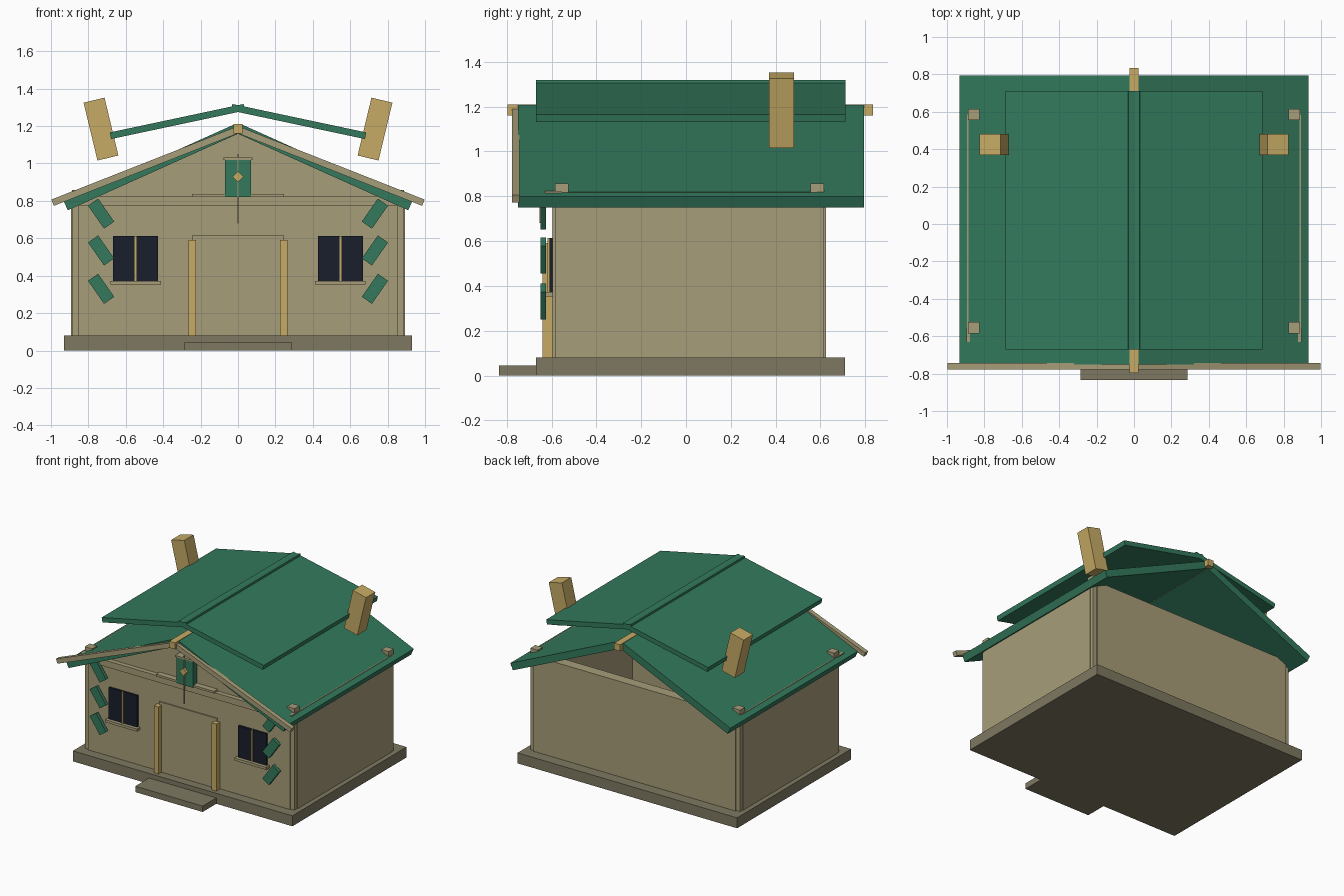
import bpy, bmesh
from math import radians, sin, cos, tan

if "Cube" in bpy.data.objects:
    bpy.data.objects.remove(bpy.data.objects["Cube"])

def mat(name, c):
    m = bpy.data.materials.new(name)
    m.diffuse_color = (*c, 1)
    m.use_nodes = True
    m.node_tree.nodes["Principled BSDF"].inputs["Base Color"].default_value = m.diffuse_color
    return m

WALL = mat("plaster", (0.39, 0.34, 0.19))
STONE = mat("stone", (0.21, 0.19, 0.12))
GREEN = mat("green", (0.033, 0.19, 0.107))
GOLD = mat("timber", (0.57, 0.41, 0.13))
DARK = mat("glass", (0.01, 0.013, 0.024))

def finish(name, bm, m):
    me = bpy.data.meshes.new(name)
    bmesh.ops.recalc_face_normals(bm, faces=bm.faces)
    bm.to_mesh(me)
    bm.free()
    me.materials.append(m)
    ob = bpy.data.objects.new(name, me)
    bpy.context.collection.objects.link(ob)
    return ob

def box(name, x, y, z, m, tilt=0):
    """Box from (min, max) ranges, tilted about its own centre around y."""
    bm = bmesh.new()
    bmesh.ops.create_cube(bm, size=1)
    bmesh.ops.scale(bm, vec=(x[1] - x[0], y[1] - y[0], z[1] - z[0]), verts=bm.verts)
    ob = finish(name, bm, m)
    ob.location = [(r[0] + r[1]) / 2 for r in (x, y, z)]
    ob.rotation_euler.y = radians(tilt)
    return ob

def pair(name, x, y, z, m, tilt=0):
    """Right-hand box plus its mirror image on the left."""
    box(name + "_right", x, y, z, m, tilt)
    box(name + "_left", (-x[1], -x[0]), y, z, m, -tilt)

def slabs(name, x_in, x_out, z_out, angle, thick, y, m):
    """Mirrored sloping slabs given by the ends of their top surface."""
    a = radians(angle)
    half = (x_out - x_in) / cos(a) / 2
    cx = (x_in + x_out) / 2 - sin(a) * thick / 2
    cz = z_out + tan(a) * (x_out - x_in) / 2 - cos(a) * thick / 2
    pair(name, (cx - half, cx + half), y, (cz - thick / 2, cz + thick / 2), m, angle)

# Foundation and step
box("foundation", (-.93, .93), (-.67, .71), (0, .08), STONE)
box("front_step", (-.285, .285), (-.835, -.66), (0, .045), STONE)

# Hollow walls with notched corners holding posts
box("front_wall", (-.856, .856), (-.595, -.515), (.08, .82), WALL)
box("back_wall", (-.856, .856), (.545, .625), (.08, .81), WALL)
pair("side_wall", (.815, .893), (-.555, .585), (.08, .82), WALL)
for label, y in (("front", -.555), ("back", .585)):
    pair(label + "_corner_post", (.826, .888), (y - .03, y + .03), (.08, .857), WALL)

# Front gable triangle
bm = bmesh.new()
f = bm.faces.new([bm.verts.new(p) for p in
                  ((-.84, -.595, .79), (.84, -.595, .79), (0, -.595, 1.16))])
ext = bmesh.ops.extrude_face_region(bm, geom=[f])
bmesh.ops.translate(bm, vec=(0, .08, 0),
                    verts=[v for v in ext["geom"] if isinstance(v, bmesh.types.BMVert)])
finish("front_gable", bm, WALL)
box("tie_beam", (-.896, .896), (-.63, -.555), (.775, .824), WALL)
box("gable_ledge", (-.245, .245), (-.64, -.59), (.822, .838), WALL)

# Main roof, front boards, ridge beam and raised upper roof
slabs("main_roof", .025, .932, .799, 24.2, .054, (-.75, .795), GREEN)
slabs("barge_board", .0, .998, .807, 21.5, .036, (-.777, -.742), WALL)
box("ridge_beam", (-.025, .025), (-.797, .834), (1.16, 1.21), GOLD)
slabs("upper_roof", -.03, .686, 1.166, 12, .036, (-.67, .712), GREEN)

# Tilted chimneys
pair("chimney", (.675, .79), (.37, .482), (1.025, 1.343), GOLD, 13.5)

# Door panel and posts
box("door", (-.245, .245), (-.604, -.59), (.08, .615), WALL)
pair("door_post", (.225, .265), (-.64, -.59), (.08, .592), GOLD)

# Windows
pair("window_pane", (.428, .668), (-.61, -.59), (.37, .613), DARK)
pair("window_mullion", (.542, .554), (-.618, -.6), (.37, .613), GOLD)
pair("window_sill", (.413, .683), (-.635, -.59), (.352, .372), WALL)

# Slanted decorative slats beside the windows
for i, z in enumerate((.33, .535, .732)):
    pair(f"slat_{i + 1}", (.699, .765), (-.65, -.625), (z - .075, z + .075), GREEN, 35)

# Gable hatch with diamond, cap and hanging rod
box("gable_hatch", (-.07, .07), (-.645, -.59), (.82, 1.02), GREEN)
box("hatch_cap", (-.078, .078), (-.65, -.59), (1.02, 1.032), WALL)
box("hatch_rod", (-.004, .004), (-.653, -.645), (.68, 1.05), WALL)
box("hatch_diamond", (-.021, .021), (-.665, -.64), (.909, .951), GOLD, 45)
